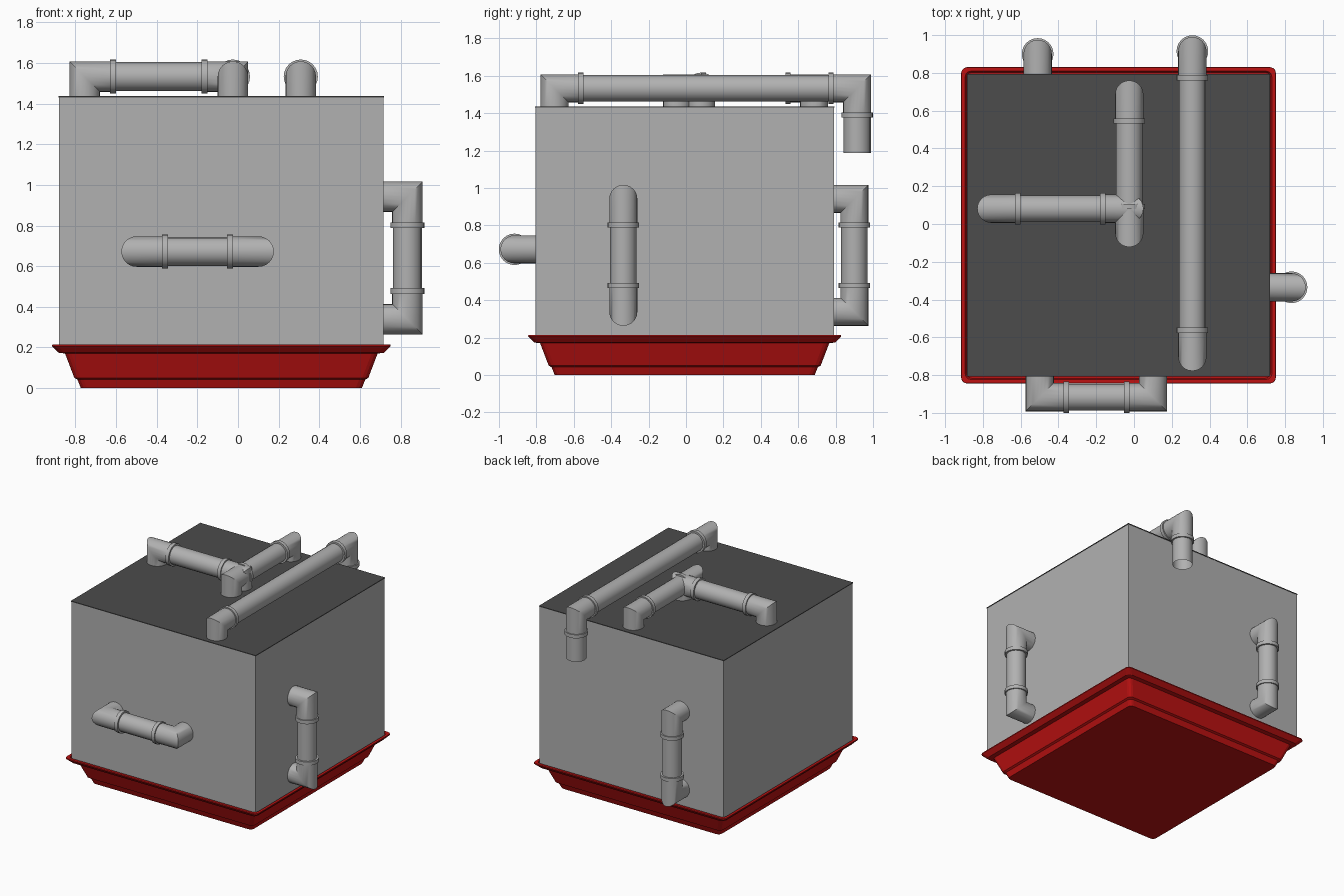
import bpy, bmesh, math
from mathutils import Vector as V

if "Cube" in bpy.data.objects:
    bpy.data.objects.remove(bpy.data.objects["Cube"])

CX, CY = -0.082, -0.007          # body centre
R, RS, RC = 0.075, 0.071, 0.084   # elbow, straight and collar radii


def material(name, col):
    m = bpy.data.materials.new(name)
    m.diffuse_color = (*col, 1)
    m.use_nodes = True
    m.node_tree.nodes["Principled BSDF"].inputs["Base Color"].default_value = m.diffuse_color
    return m


red = material("red", (0.52, 0.006, 0.006))
dark = material("dark_grey", (0.072, 0.072, 0.072))
grey = material("mid_grey", (0.44, 0.44, 0.44))


def finish(name, bm, mat=grey, smooth=False):
    bmesh.ops.recalc_face_normals(bm, faces=bm.faces)
    me = bpy.data.meshes.new(name)
    bm.to_mesh(me)
    bm.free()
    ob = bpy.data.objects.new(name, me)
    bpy.context.collection.objects.link(ob)
    me.materials.append(mat)
    if smooth:
        bpy.ops.object.select_all(action='DESELECT')
        ob.select_set(True)
        bpy.context.view_layer.objects.active = ob
        bpy.ops.object.shade_smooth_by_angle(angle=math.radians(35))
    return ob


def loft(bm, rings, caps=False):
    vr = [[bm.verts.new(p) for p in ring] for ring in rings]
    n = len(vr[0])
    for a, b in zip(vr, vr[1:]):
        for i in range(n):
            j = (i + 1) % n
            bm.faces.new((a[i], a[j], b[j], b[i]))
    if caps:
        bm.faces.new(vr[0])
        bm.faces.new(vr[-1])


def circle(d, r, n):
    u = d.orthogonal().normalized()
    w = d.cross(u)
    return [r * (u * math.cos(2 * math.pi * i / n) + w * math.sin(2 * math.pi * i / n))
            for i in range(n)]


def tube(name, a, b, r, n=24, caps=False):
    bm = bmesh.new()
    c = circle((b - a).normalized(), r, n)
    loft(bm, [[a + v for v in c], [b + v for v in c]], caps)
    finish(name, bm, smooth=True)


def elbow(name, a, corner, b):
    # mitred elbow: circle, bisecting plane, circle
    d1, d2 = (corner - a).normalized(), (b - corner).normalized()
    n = d1 + d2
    c = circle(d1, R, 24)
    mid = [v - d1 * (v.dot(n) / d1.dot(n)) for v in c]
    end = [v - d2 * v.dot(d2) for v in mid]
    bm = bmesh.new()
    loft(bm, [[a + v for v in c], [corner + v for v in mid], [b + v for v in end]])
    finish(name, bm, smooth=True)


def collar(name, p, d):
    tube(name, p - d * 0.014, p + d * 0.014, RC, 24, True)


def pipe(name, p, q, leg_p, leg_q):
    # straight run from p to q with an elbow and a collar at each end
    p, q, leg_p, leg_q = V(p), V(q), V(leg_p), V(leg_q)
    d = (q - p).normalized()
    a, b = p + d * 0.14, q - d * 0.14
    elbow(name + "_elbow_start", p + leg_p, p, a)
    elbow(name + "_elbow_end", q + leg_q, q, b)
    tube(name + "_straight", a, b, RS, 16)
    collar(name + "_collar_start", a, d)
    collar(name + "_collar_end", b, d)


def rounded_square(h, z, r=0.03, seg=3):
    pts = []
    for k, (sx, sy) in enumerate([(1, 1), (-1, 1), (-1, -1), (1, -1)]):
        for i in range(seg + 1):
            t = (k + i / seg) * math.pi / 2
            pts.append(V((CX + 0.995 * (sx * (h - r) + r * math.cos(t)),
                          CY + sy * (h - r) + r * math.sin(t), z)))
    return pts


def box(name, hx, hy, z0, z1, mat=grey):
    bm = bmesh.new()
    bmesh.ops.create_cube(bm, size=1)
    for v in bm.verts:
        v.co = V((CX + v.co.x * 2 * hx, CY + v.co.y * 2 * hy, z1 if v.co.z > 0 else z0))
    finish(name, bm, mat)


# stepped base tray with a shallow recess around the body
bm = bmesh.new()
loft(bm, [rounded_square(h, z) for h, z in
          [(0.695, 0), (0.712, 0.042), (0.727, 0.05), (0.773, 0.17),
           (0.805, 0.174), (0.837, 0.206), (0.836, 0.214), (0.816, 0.214), (0.81, 0.2)]], True)
finish("base_tray", bm, red)

# body and lid
box("body", 0.798, 0.798, 0.19, 1.431)
box("lid", 0.801, 0.801, 1.431, 1.437, dark)

# wall pipes
pipe("right_pipe", (0.834, -0.335, 0.942), (0.834, -0.335, 0.338), (-0.14, 0, 0), (-0.14, 0, 0))
pipe("back_pipe", (-0.51, 0.9, 0.942), (-0.51, 0.9, 0.338), (0, -0.13, 0), (0, -0.13, 0))
pipe("front_pipe", (-0.499, -0.917, 0.672), (0.101, -0.917, 0.672), (0, 0.13, 0), (0, 0.13, 0))

# roof pipes
Z, down = 1.533, (0, 0, -0.11)
pipe("roof_cross_pipe", (-0.755, 0.081, Z), (-0.025, 0.081, Z), down, down)
pipe("roof_short_pipe", (-0.025, -0.047, Z), (-0.025, 0.685, Z), down, down)
pipe("roof_long_pipe", (0.309, -0.703, Z), (0.309, 0.915, Z), down, (0, 0, -0.14))

# open outlet hanging over the back edge
collar("outlet_collar", V((0.309, 0.915, 1.39)), V((0, 0, 1)))
tube("outlet", V((0.309, 0.915, 1.39)), V((0.309, 0.915, 1.187)), 0.073, 16)
